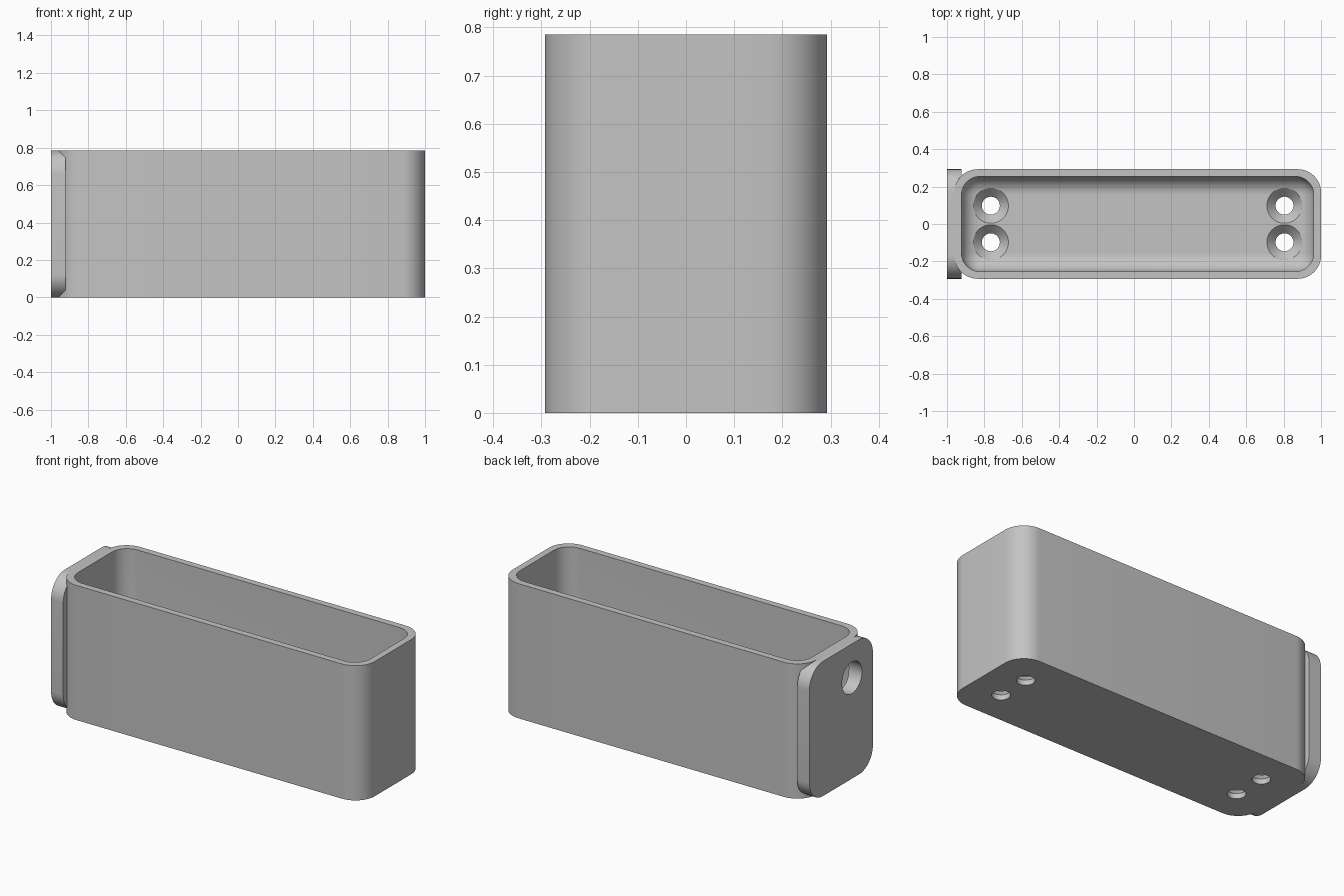
import bpy
import bmesh
import math
from mathutils import Matrix, Vector

if "Cube" in bpy.data.objects:
    bpy.data.objects.remove(bpy.data.objects["Cube"], do_unlink=True)

HEIGHT = 0.785
HALF_DEPTH = 0.293
WALL = 0.039
FLOOR = 0.078
LEFT, RIGHT = -0.961, 1.0

grey = bpy.data.materials.new("light grey plastic")
grey.use_nodes = True
COLOR = (0.55, 0.55, 0.55, 1)
grey.diffuse_color = COLOR
grey.node_tree.nodes["Principled BSDF"].inputs["Base Color"].default_value = COLOR


def make_object(name, bm):
    bmesh.ops.recalc_face_normals(bm, faces=bm.faces)
    mesh = bpy.data.meshes.new(name)
    bm.to_mesh(mesh)
    bm.free()
    mesh.materials.append(grey)
    obj = bpy.data.objects.new(name, mesh)
    bpy.context.collection.objects.link(obj)
    return obj


def rounded_box(name, low, high, radius, pick):
    """Box between two corners; edges chosen by pick(direction, middle) are rounded."""
    low, high = Vector(low), Vector(high)
    bm = bmesh.new()
    bmesh.ops.create_cube(bm, size=1)
    for v in bm.verts:
        v.co = [low[i] if v.co[i] < 0 else high[i] for i in range(3)]
    edges = []
    for e in bm.edges:
        a, b = (v.co for v in e.verts)
        if pick((b - a).normalized(), (a + b) / 2):
            edges.append(e)
    bmesh.ops.bevel(bm, geom=edges, offset=radius, offset_type='OFFSET',
                    segments=12, profile=0.5, affect='EDGES')
    return make_object(name, bm)


def turned(name, profile, matrix, steps=48):
    """Solid of revolution around local z from (radius, height) points."""
    bm = bmesh.new()
    rings = []
    for r, z in profile:
        angles = [2 * math.pi * i / steps for i in range(steps)]
        rings.append([bm.verts.new((r * math.cos(a), r * math.sin(a), z)) for a in angles])
    for lower, upper in zip(rings, rings[1:]):
        for i in range(steps):
            j = (i + 1) % steps
            bm.faces.new((lower[i], lower[j], upper[j], upper[i]))
    bm.faces.new(rings[0][::-1])
    bm.faces.new(rings[-1])
    bm.transform(matrix)
    return make_object(name, bm)


def combine(target, tool, operation):
    """Apply a boolean, then remove the tool object."""
    mod = target.modifiers.new(operation.title(), 'BOOLEAN')
    mod.operation = operation
    mod.solver = 'EXACT'
    mod.object = tool
    bpy.context.view_layer.objects.active = target
    bpy.ops.object.modifier_apply(modifier=mod.name)
    bpy.data.objects.remove(tool, do_unlink=True)


# Outer shell with rounded upright corners
tray = rounded_box("open_box", (LEFT, -HALF_DEPTH, 0), (RIGHT, HALF_DEPTH, HEIGHT),
                   0.125, lambda d, m: abs(d.z) > 0.9)

# Mounting plate on the end, rounded across its thickness
plate = rounded_box("end_plate", (-1, -HALF_DEPTH, 0), (LEFT + WALL, HALF_DEPTH, HEIGHT),
                    0.125, lambda d, m: abs(d.x) > 0.9)
combine(tray, plate, 'UNION')

# Cavity with rounded corners and a filleted floor
inner = HALF_DEPTH - WALL
cavity = rounded_box("cavity_cutter", (LEFT + WALL, -inner, FLOOR),
                     (RIGHT - WALL, inner, HEIGHT + 0.2), 0.098,
                     lambda d, m: abs(d.z) > 0.9 or m.z < HEIGHT / 2)
combine(tray, cavity, 'DIFFERENCE')

# Four countersunk screw holes in the floor
screw = [(0.048, -0.05), (0.048, 0.03), (0.094, FLOOR), (0.094, 0.25)]
middle = (LEFT + RIGHT) / 2
for sx in (-1, 1):
    for sy in (-1, 1):
        place = Matrix.Translation((middle + sx * 0.785, sy * 0.098, 0))
        combine(tray, turned("screw_cutter", screw, place), 'DIFFERENCE')

# Round opening through the end plate
place = Matrix.Translation((-0.96, -0.1, 0.588)) @ Matrix.Rotation(math.pi / 2, 4, 'Y')
combine(tray, turned("opening_cutter", [(0.092, -0.1), (0.092, 0.1)], place), 'DIFFERENCE')

# Smooth the rounded surfaces, keep the rims sharp
bpy.ops.object.select_all(action='DESELECT')
tray.select_set(True)
bpy.context.view_layer.objects.active = tray
bpy.ops.object.shade_smooth_by_angle(angle=math.radians(30))
